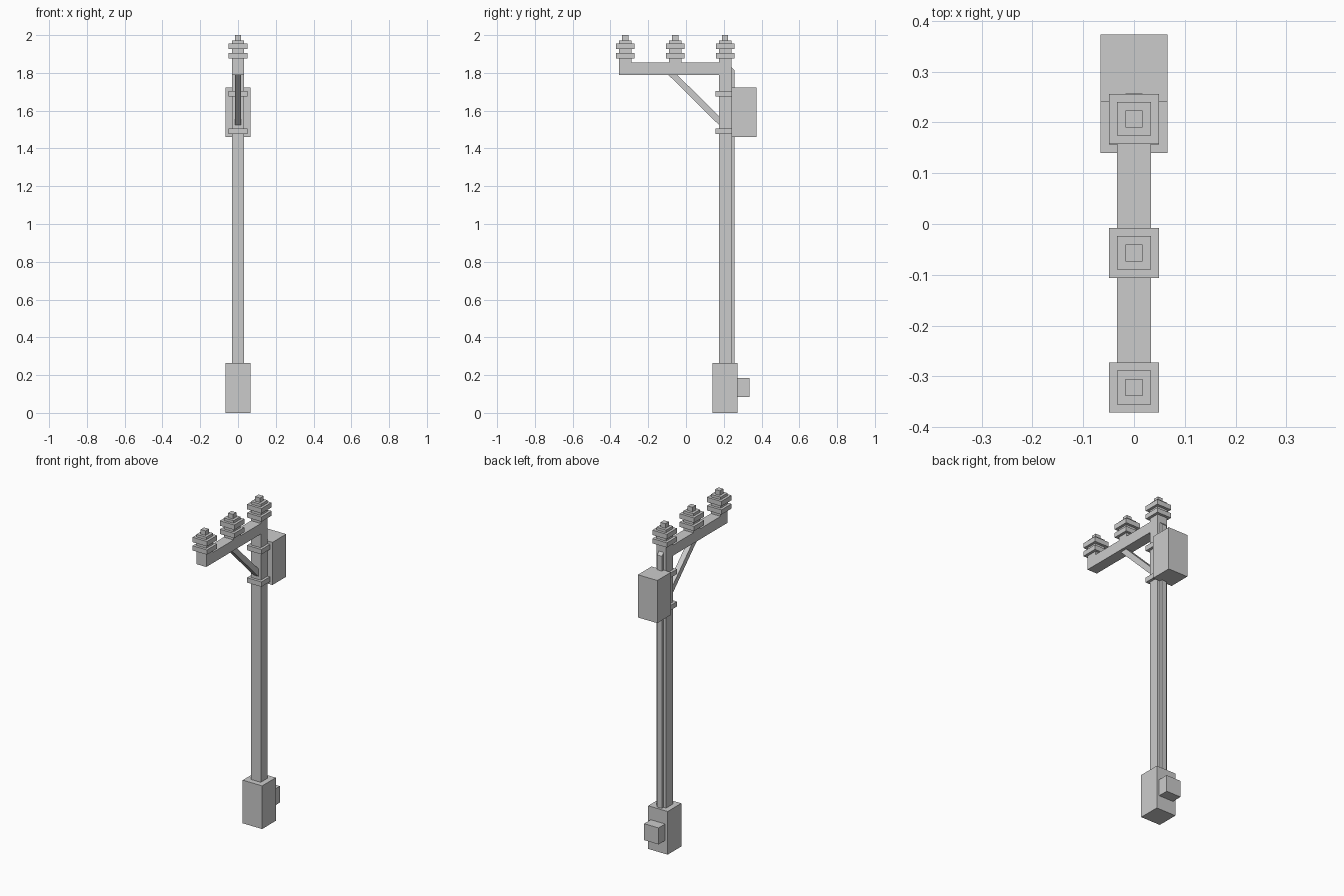
import bpy

if "Cube" in bpy.data.objects:
    bpy.data.objects.remove(bpy.data.objects["Cube"])

POLE_Y = 0.207
W = 0.033          # half width of pole, arm and insulator cores


def prism(name, profile, half_x):
    """Extrude a (y, z) outline symmetrically along x."""
    n = len(profile)
    verts = [(sx * half_x, y, z) for sx in (1, -1) for y, z in profile]
    faces = [tuple(range(n)), tuple(range(2 * n - 1, n - 1, -1))]
    faces += [(i, i + n, (i + 1) % n + n, (i + 1) % n) for i in range(n)]
    mesh = bpy.data.meshes.new(name)
    mesh.from_pydata(verts, [], faces)
    obj = bpy.data.objects.new(name, mesh)
    bpy.context.collection.objects.link(obj)
    return obj


def box(name, half_x, y0, y1, z0, z1):
    return prism(name, [(y0, z0), (y1, z0), (y1, z1), (y0, z1)], half_x)


# Footing with meter box on its back
box("base", 0.066, 0.14, 0.272, 0, 0.265)
box("meter_box", 0.049, 0.272, 0.336, 0.083, 0.184)

# Pole and cable conduit with a sloped top
box("pole", W, POLE_Y - W, POLE_Y + W, 0.265, 1.875)
prism("conduit", [(0.24, 0.265), (0.257, 0.265), (0.257, 1.813), (0.24, 1.83)], 0.0165)

# Cross arm and diagonal brace
box("cross_arm", W, -0.355, POLE_Y - W, 1.789, 1.854)
prism("brace", [(-0.093, 1.789), (0.174, 1.525), (0.174, 1.572), (-0.046, 1.789)], 0.0165)

# Transformer box and the bands that hold it
box("transformer", 0.066, 0.24, 0.373, 1.46, 1.722)
for i, z in enumerate((1.491, 1.69)):
    box(f"band_{i + 1}", 0.049, 0.157, 0.24, z - 0.015, z + 0.015)

# Insulators: stacked square core, two sheds and a pin
for i, y in enumerate((-0.322, -0.057, POLE_Y)):
    for part, h, z0, z1 in (("foot", W, 1.854, 1.875), ("lower_shed", 0.049, 1.875, 1.904),
                            ("core", W, 1.904, 1.926), ("upper_shed", 0.049, 1.926, 1.956),
                            ("cap", W, 1.956, 1.972), ("pin", 0.0165, 1.972, 2.0)):
        if part == "foot" and y == POLE_Y:
            continue  # the pole itself carries this one
        box(f"insulator_{i + 1}_{part}", h, y - h, y + h, z0, z1)
